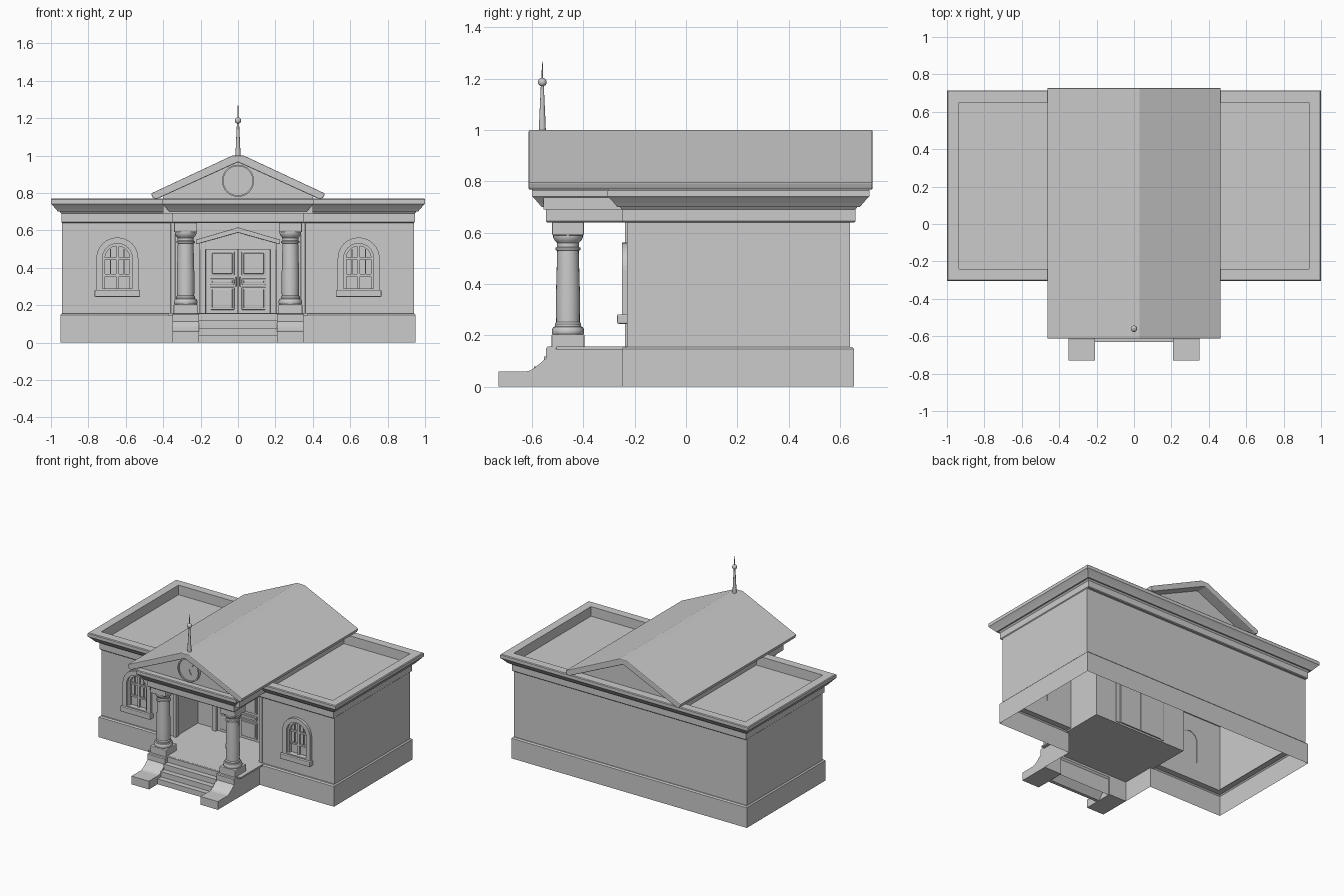
import bpy, bmesh, math
from mathutils import Matrix

old = bpy.data.objects.get("Cube")
if old:
    bpy.data.objects.remove(old, do_unlink=True)

STONE = bpy.data.materials.new("stone grey")
STONE.use_nodes = True
GREY = (0.6, 0.6, 0.6, 1)
STONE.diffuse_color = GREY
STONE.node_tree.nodes["Principled BSDF"].inputs["Base Color"].default_value = GREY


def finish(name, bm, bevel=0, smooth=False):
    bmesh.ops.recalc_face_normals(bm, faces=bm.faces)
    me = bpy.data.meshes.new(name)
    bm.to_mesh(me)
    bm.free()
    me.materials.append(STONE)
    if smooth:
        for p in me.polygons:
            p.use_smooth = True
        me.set_sharp_from_angle(angle=math.radians(35))
    ob = bpy.data.objects.new(name, me)
    bpy.context.scene.collection.objects.link(ob)
    if bevel:
        mod = ob.modifiers.new("soft edges", 'BEVEL')
        mod.width, mod.segments, mod.limit_method = bevel, 2, 'ANGLE'
    return ob


def loft(name, rings, loop=False, cap_start=False, cap_end=False, **kw):
    """Join equal rings of points with quads."""
    bm = bmesh.new()
    vs = [[bm.verts.new(p) for p in r] for r in rings]
    n = len(vs[0])
    for a, b in zip(vs, vs[1:] + vs[:1] if loop else vs[1:]):
        for i in range(n):
            j = (i + 1) % n
            bm.faces.new((a[i], a[j], b[j], b[i]))
    if cap_start:
        bm.faces.new(vs[0])
    if cap_end:
        bm.faces.new(vs[-1])
    return finish(name, bm, **kw)


def box(name, x, y, z, **kw):
    ring = lambda h: [(x[0], y[0], h), (x[1], y[0], h), (x[1], y[1], h), (x[0], y[1], h)]
    return loft(name, [ring(z[0]), ring(z[1])], cap_start=True, cap_end=True, **kw)


def prism_y(name, pts, y, **kw):
    """Extrude an (x, z) outline along y."""
    return loft(name, [[(a, h, b) for a, b in pts] for h in y], cap_start=True, cap_end=True, **kw)


def prism_x(name, pts, x, **kw):
    """Extrude a (y, z) outline along x."""
    return loft(name, [[(h, a, b) for a, b in pts] for h in x], cap_start=True, cap_end=True, **kw)


def lathe(name, profile, x, y, n=24):
    rings = [[(x + r * math.cos(2 * math.pi * i / n), y + r * math.sin(2 * math.pi * i / n), z)
              for i in range(n)] for r, z in profile]
    return loft(name, rings, cap_start=True, cap_end=True, smooth=True)


def mirrored(half, z):
    full = half + [(-x, y) for x, y in reversed(half)]
    return [(x, y, z) for x, y in full]


def tee(d, z, bx, px, py, yf, yb):
    """Building outline with projecting porch, grown by d."""
    return mirrored([(px + d, py - d), (px + d, yf - d), (bx + d, yf - d), (bx + d, yb + d)], z)


def recessed(d, z):
    """Wall outline with entrance recess, shrunk by d."""
    return mirrored([(.345 + d, .03 + d), (.345 + d, -.23 + d), (.94 - d, -.23 + d), (.94 - d, .64 - d)], z)


def arch(cx, r, y, z0, zc=.45, n=16):
    pts = [(cx - r, y, z0), (cx + r, y, z0)]
    return pts + [(cx + r * math.cos(math.pi * i / n), y, zc + r * math.sin(math.pi * i / n))
                  for i in range(n + 1)]


SIDES = (("left", 1), ("right", -1))
FLOOR, EAVE = .155, .64

# Hollow plinth with a ledge carrying the walls
base = dict(bx=.95, px=.35, py=-.51, yf=-.25, yb=.655)
loft("plinth", [tee(0, 0, **base), tee(0, FLOOR - .008, **base), tee(-.008, FLOOR, **base),
                tee(-.05, FLOOR, **base)])
box("porch_floor", (-.375, .375), (-.505, .06), (.145, .157))

# Wall shell
walls = loft("walls", [recessed(0, FLOOR), recessed(0, EAVE + .01),
                       recessed(.03, EAVE + .01), recessed(.03, FLOOR)], loop=True)

# Cornice, parapet and sunken roof deck
crown = dict(bx=.945, px=.35, py=-.545, yf=-.25, yb=.66)
cornice = [(-.005, .64), (0, .645), (0, .69), (.008, .70), (.018, .70), (.03, .715), (.046, .733),
           (.055, .742), (.055, .765), (.05, .77), (-.01, .77), (-.01, .70)]
loft("cornice_and_deck", [tee(d, z, **crown) for d, z in cornice], cap_start=True, cap_end=True)

# Gabled roof and the gable body below it
prism_y("gable_roof", [(-.465, .797), (-.03, 1), (.03, 1), (.465, .797), (.455, .772), (.435, .767),
                       (0, .965), (-.435, .767), (-.455, .772)], (-.613, .727), bevel=.005)
prism_y("gable_body", [(-.4, .69), (.4, .69), (.4, .79), (0, .972), (-.4, .79)], (-.555, .65))

# Clock on the gable
def disc(name, r, y0, y1, rim=None):
    n = 32
    circle = lambda q, y: [(q * math.cos(2 * math.pi * i / n), y, .865 + q * math.sin(2 * math.pi * i / n))
                           for i in range(n)]
    if rim:
        return loft(name, [circle(r, y0), circle(r, y1), circle(rim, y1), circle(rim, y0)], loop=True, smooth=True)
    return loft(name, [circle(r, y0), circle(r, y1)], cap_start=True, cap_end=True, smooth=True)

disc("clock_face", .08, -.55, -.565)
disc("clock_rim", .086, -.55, -.575, rim=.078)
for label, length, angle in (("minute", .055, 38), ("hour", .036, 150)):
    hand = box("clock_" + label + "_hand", (-.003, .003), (-.571, -.564), (0, length))
    hand.data.transform(Matrix.Translation((0, 0, .865)) @ Matrix.Rotation(math.radians(angle), 4, 'Y'))

# Finial on the ridge
lathe("finial", [(.014, .985), (.013, 1.02), (.006, 1.17), (.003, 1.2), (.0015, 1.268)], 0, -.56, 12)
lathe("finial_ball", [(max(.017 * math.sin(math.pi * i / 10), .0005), 1.187 - .017 * math.cos(math.pi * i / 10))
                      for i in range(11)], 0, -.56, 16)

# Entrance steps
steps = []
for i in range(4):
    y = -.63 + .038 * i
    steps += [(y, .039 * i), (y, .039 * (i + 1))]
prism_x("steps", steps + [(-.5, .156), (-.5, .13), (-.607, 0)], (-.212, .212))

shaft = [(.06, .203), (.063, .212), (.063, .222), (.058, .232), (.051, .235), (.051, .245), (.046, .252),
         (.047, .35), (.042, .53), (.049, .533), (.049, .541), (.043, .545), (.043, .56),
         (.052, .57), (.058, .582), (.058, .592)]
cheek = [(-.73, 0), (-.73, .06), (-.62, .06), (-.605, .064), (-.575, .085), (-.545, .112), (-.545, .15),
         (-.54, .156), (-.5, .156), (-.5, 0)]

for side, s in SIDES:
    span = lambda a, b: (min(s * a, s * b), max(s * a, s * b))

    # Stair cheeks and columns
    prism_x(side + "_stair_cheek", cheek, span(.208, .349))
    cx = s * .28
    around = lambda h: ((cx - h, cx + h), (-.46 - h, -.46 + h))
    box(side + "_column_plinth", *around(.064), (.15, .205), bevel=.005)
    lathe(side + "_column", shaft, cx, -.46)
    box(side + "_column_cap", *around(.062), (.59, .645), bevel=.005)
    box(side + "_recess_trim", span(.335, .36), (-.238, -.2), (FLOOR, EAVE), bevel=.003)

    # Arched window
    wx = s * .645
    cutter = loft(side + "_window_cutter", [arch(wx, .085, -.3, .27), arch(wx, .085, -.15, .27)],
                  cap_start=True, cap_end=True)
    cutter.hide_render = True
    cutter.hide_viewport = True
    cutter.display_type = 'WIRE'
    cut = walls.modifiers.new(side + " window", 'BOOLEAN')
    cut.operation, cut.object, cut.solver = 'DIFFERENCE', cutter, 'EXACT'
    for part, r0, r1, y in (("frame", .112, .08, -.25), ("sash", .082, .066, -.232)):
        loft(side + "_window_" + part, [arch(wx, r0, -.2, .27), arch(wx, r0, y, .27),
                                        arch(wx, r1, y, .29), arch(wx, r1, -.2, .29)], loop=True)
    loft(side + "_window_pane", [arch(wx, .084, -.212, .272), arch(wx, .084, -.204, .272)],
         cap_start=True, cap_end=True)
    box(side + "_window_mullion", (wx - .008, wx + .008), (-.226, -.205), (.28, .525))
    for z in (.36, .45):
        box(side + "_window_crossbar", (wx - .07, wx + .07), (-.224, -.205), (z - .006, z + .006))
    for k in (-1, 1):
        box(side + "_window_bar", (wx + k * .036 - .003, wx + k * .036 + .003), (-.221, -.205), (.36, .5))
    box(side + "_window_sill", (wx - .122, wx + .122), (-.268, -.2), (.245, .282), bevel=.005)

    # Door leaf, panels, handle and jamb
    box(side + "_door_leaf", span(.002, .172), (.012, .07), (.158, .5))
    for z in ((.175, .297), (.308, .342), (.358, .488)):
        x0, x1 = .02, .148
        box(side + "_door_molding", span(x0, x1), (.003, .02), z, bevel=.004)
        m = .01
        box(side + "_door_panel", span(x0 + m, x1 - m), (-.003, .01), (z[0] + m, z[1] - m), bevel=.003)
    box(side + "_door_handle", span(.006, .016), (-.015, .02), (.3, .35), bevel=.003)
    box(side + "_door_jamb", span(.172, .205), (-.008, .065), (FLOOR, .53), bevel=.004)

# Door head and small pediment
box("door_lintel", (-.205, .205), (-.006, .065), (.498, .535))
prism_y("door_pediment_fill", [(-.205, .53), (.205, .53), (.205, .54), (0, .6), (-.205, .54)], (-.01, .04))
prism_y("door_pediment", [(-.225, .525), (-.225, .55), (0, .616), (.225, .55), (.225, .525), (0, .588)],
        (-.04, .04), bevel=.003)
